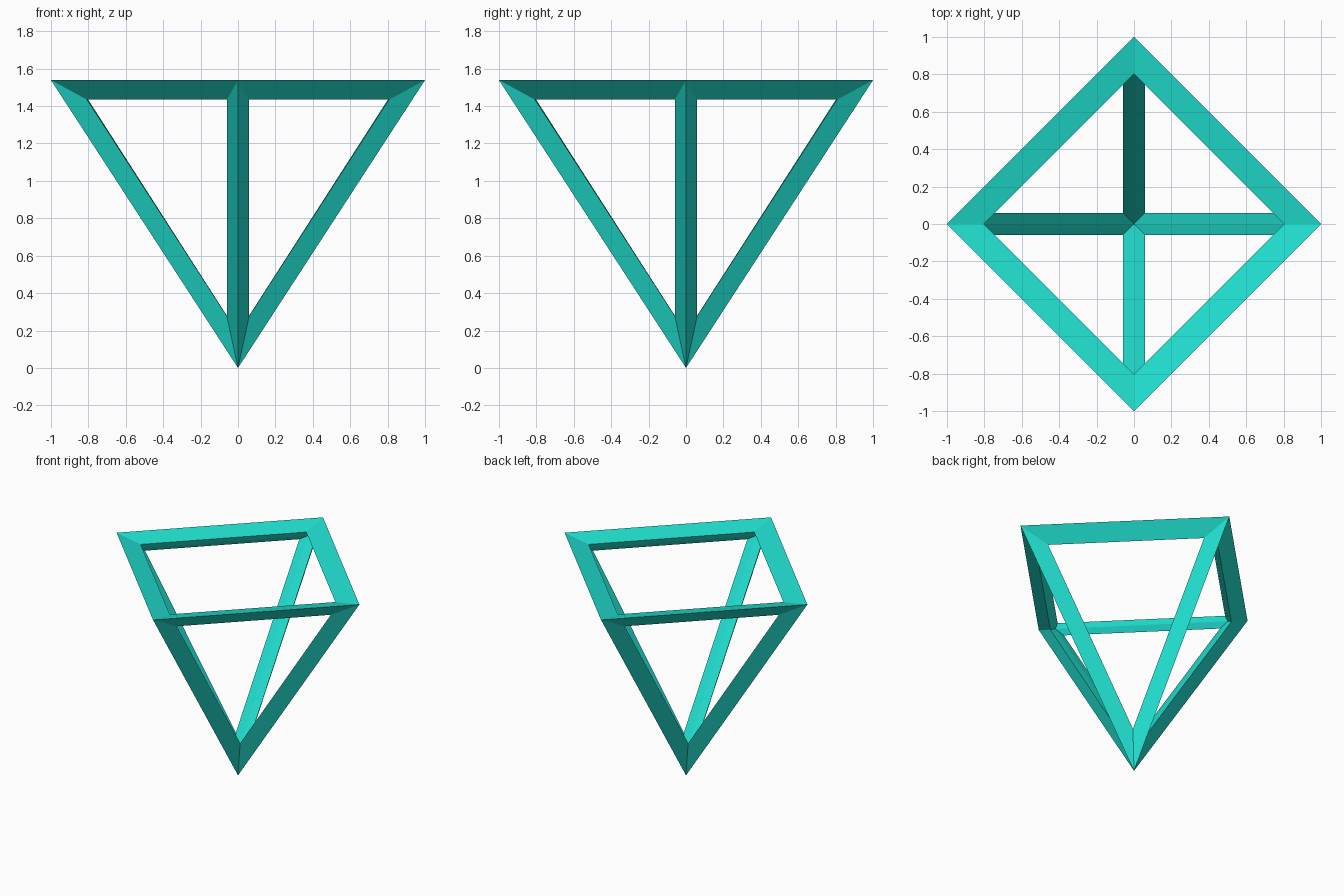
import bpy, bmesh
from mathutils import Vector, Matrix
from math import pi

if "Cube" in bpy.data.objects:
    bpy.data.objects.remove(bpy.data.objects["Cube"])

# Key points of one corner of the upside-down square pyramid frame
OUT, INN, TOP = Vector((1, 0, 1.539)), Vector((0.824, 0, 1.47)), Vector((0.802, 0, 1.505))
SIDE = Vector((0.807, 0.06, 1.434))          # corner of the triangular opening
TIP_OUT, TIP_INN = Vector((0, 0, 0)), Vector((0, 0, 0.187))
TIP_SIDE = Vector((0.06, 0.06, 0.278))       # lower point of the triangular opening


def swap(v):
    """Mirror across the x = y plane, to the neighbouring corner."""
    return Vector((v.y, v.x, v.z))


bm = bmesh.new()


def quad(points, turn):
    bm.faces.new([bm.verts.new(turn @ p) for p in points])


# Four equal quarters: one rim bar plus the facing halves of two sloping bars
for i in range(4):
    turn = Matrix.Rotation(i * pi / 2, 3, 'Z')
    for rim, tip in ((OUT, TIP_OUT), (INN, TIP_INN)):
        for loop in (TOP, SIDE):
            quad((rim, swap(rim), swap(loop), loop), turn)
        quad((rim, tip, TIP_SIDE, SIDE), turn)
        quad((swap(rim), tip, TIP_SIDE, swap(SIDE)), turn)

# Weld the quarters into one closed frame
bmesh.ops.remove_doubles(bm, verts=bm.verts, dist=0.0005)
bmesh.ops.recalc_face_normals(bm, faces=bm.faces)

mesh = bpy.data.meshes.new("pyramid_frame")
bm.to_mesh(mesh)
bm.free()
frame = bpy.data.objects.new("pyramid_frame", mesh)
bpy.context.collection.objects.link(frame)

# Turquoise finish
mat = bpy.data.materials.new("turquoise")
mat.diffuse_color = (0.015, 0.76, 0.64, 1)
mat.use_nodes = True
mat.node_tree.nodes["Principled BSDF"].inputs["Base Color"].default_value = mat.diffuse_color
mesh.materials.append(mat)
